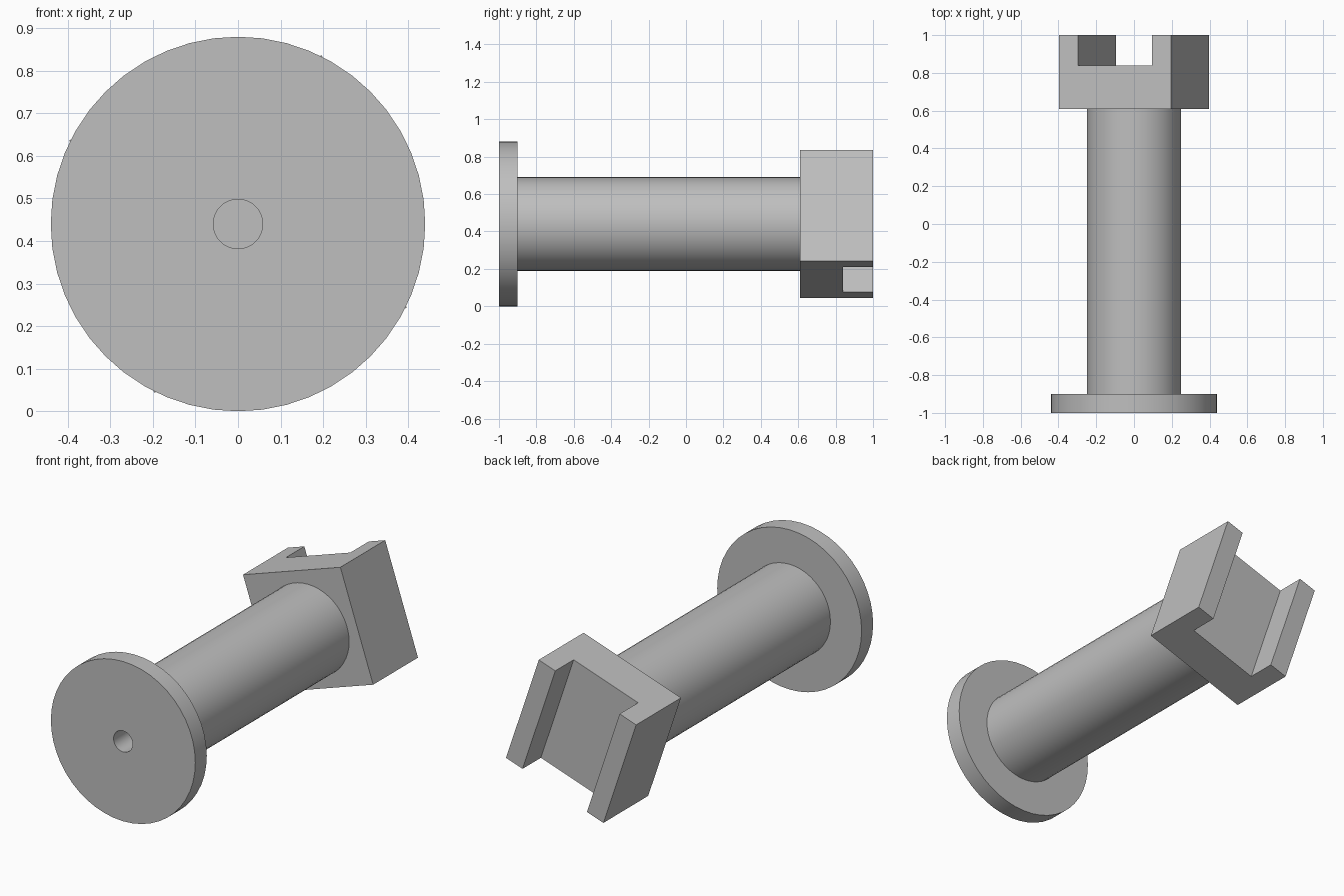
import bpy, bmesh, math
from mathutils import Matrix

old = bpy.data.objects.get("Cube")
if old:
    bpy.data.objects.remove(old, do_unlink=True)

AXIS_Z = 0.44      # height of the shaft axis
HALF = 0.313       # half side of the square head
TILT = math.radians(-18.6)

grey = bpy.data.materials.new("plain_grey")
grey.use_nodes = True
colour = (0.52, 0.52, 0.52, 1)
grey.diffuse_color = colour
grey.node_tree.nodes["Principled BSDF"].inputs["Base Color"].default_value = colour


def finish(bm, name):
    bmesh.ops.remove_doubles(bm, verts=bm.verts, dist=1e-5)
    bmesh.ops.recalc_face_normals(bm, faces=bm.faces)
    mesh = bpy.data.meshes.new(name)
    bm.to_mesh(mesh)
    bm.free()
    mesh.materials.append(grey)
    obj = bpy.data.objects.new(name, mesh)
    bpy.context.collection.objects.link(obj)
    obj.location.z = AXIS_Z
    return obj


def lathe(name, profile, steps=48):
    """Revolve (radius, y) points around the y axis."""
    bm = bmesh.new()
    verts = [bm.verts.new((0, y, r)) for r, y in profile]
    edges = [bm.edges.new(pair) for pair in zip(verts, verts[1:])]
    bmesh.ops.spin(bm, geom=verts + edges, cent=(0, 0, 0), axis=(0, 1, 0),
                   angle=math.tau, steps=steps, use_merge=False)
    obj = finish(bm, name)
    bpy.ops.object.select_all(action='DESELECT')
    obj.select_set(True)
    bpy.context.view_layer.objects.active = obj
    bpy.ops.object.shade_smooth_by_angle(angle=math.radians(30))
    return obj


# Flanged shaft with a blind centre hole in the front
lathe("flanged_shaft", [(0, -0.4), (0.058, -0.4), (0.058, -1), (0.44, -1),
                        (0.44, -0.9), (0.25, -0.9), (0.25, 0.65), (0, 0.65)])

# Square head, tilted about the shaft, with a slot across its back
SLOT = 0.207
outline = [(-HALF, 0.61), (HALF, 0.61), (HALF, 1), (SLOT, 1),
           (SLOT, 0.84), (-SLOT, 0.84), (-SLOT, 1), (-HALF, 1)]
bm = bmesh.new()
face = bm.faces.new([bm.verts.new((x, y, -HALF)) for x, y in outline])
top = bmesh.ops.extrude_face_region(bm, geom=[face], use_keep_orig=True)
moved = [g for g in top["geom"] if isinstance(g, bmesh.types.BMVert)]
bmesh.ops.translate(bm, verts=moved, vec=(0, 0, 2 * HALF))
bmesh.ops.rotate(bm, verts=bm.verts, cent=(0, 0, 0),
                 matrix=Matrix.Rotation(TILT, 3, 'Y'))
finish(bm, "slotted_head")
